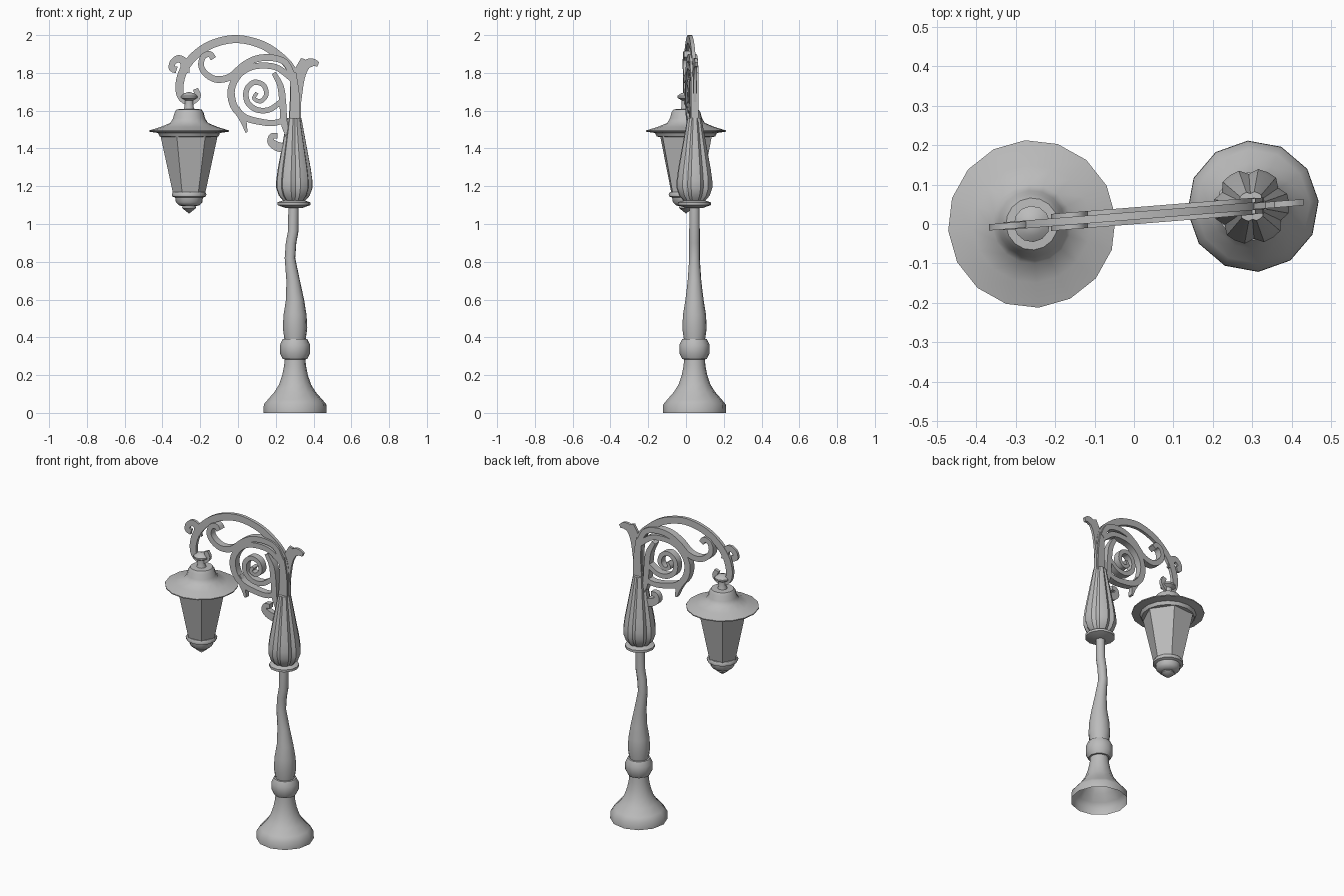
import bpy, bmesh, math
from mathutils import Vector

cube = bpy.data.objects.get("Cube")
if cube:
    bpy.data.objects.remove(cube, do_unlink=True)

grey = bpy.data.materials.new("cast_iron_grey")
grey.use_nodes = True
COLOUR = (0.5, 0.5, 0.5, 1)
grey.diffuse_color = COLOUR
grey.node_tree.nodes["Principled BSDF"].inputs["Base Color"].default_value = COLOUR

POST_X, POST_Y, SLOPE = 0.302, 0.045, 0.08
TURN = math.atan(SLOPE)
LAMP_X = -0.259


def arm_y(x):
    """Depth of the slightly turned arm plane at x."""
    return POST_Y + (x - POST_X) * SLOPE


def finish(name, bm, angle=40):
    bmesh.ops.remove_doubles(bm, verts=bm.verts, dist=0.0003)
    bmesh.ops.recalc_face_normals(bm, faces=bm.faces)
    mesh = bpy.data.meshes.new(name)
    bm.to_mesh(mesh)
    bm.free()
    mesh.materials.append(grey)
    mesh.shade_smooth()
    mesh.set_sharp_from_angle(angle=math.radians(angle))
    obj = bpy.data.objects.new(name, mesh)
    bpy.context.collection.objects.link(obj)
    return obj


def skin(bm, rings):
    """Join consecutive closed rings with quads and return the faces."""
    faces = []
    for low, high in zip(rings, rings[1:]):
        n = len(low)
        for i in range(n):
            j = (i + 1) % n
            faces.append(bm.faces.new((low[i], low[j], high[j], high[i])))
    return faces


def lathe(name, profile, sides, x, groove=None, angle=40, panels=False):
    """Turn (radius, height, optional x shift) rings around a vertical axis."""
    bm = bmesh.new()
    rings = []
    for r, z, *shift in profile:
        cx = x + (shift[0] if shift else 0)
        ring = []
        for i in range(sides):
            a = TURN + i * math.tau / sides
            k = r * (groove(i) if groove else 1)
            ring.append(bm.verts.new((cx + k * math.cos(a), arm_y(x) + k * math.sin(a), z)))
        rings.append(ring)
    faces = skin(bm, rings)
    if panels:
        bmesh.ops.inset_individual(bm, faces=faces, thickness=0.014, depth=-0.008)
    return finish(name, bm, angle)


def ribbon(name, points, widths, thick, steps=5):
    """Flat scrolled bar along a smooth path in the arm plane."""
    pts = [Vector(p) for p in points]
    ext = [pts[0] * 2 - pts[1]] + pts + [pts[-1] * 2 - pts[-2]]
    path = []
    for i in range(len(pts) - 1):
        a, b, c, d = ext[i:i + 4]
        for s in range(steps):
            t = s / steps
            path.append((b * 2 + (c - a) * t + (a * 2 - b * 5 + c * 4 - d) * t * t
                         + (b * 3 - a - c * 3 + d) * t ** 3) / 2)
    path.append(pts[-1])
    bm = bmesh.new()
    rings = []
    last = len(path) - 1
    for i, p in enumerate(path):
        tangent = (path[min(i + 1, last)] - path[max(i - 1, 0)]).normalized()
        normal = Vector((-tangent.y, tangent.x))
        u = i / last * (len(widths) - 1)
        k = min(int(u), len(widths) - 2)
        w = widths[k] + (widths[k + 1] - widths[k]) * (u - k)
        ring = []
        for side, depth in ((1, 1), (1, -1), (-1, -1), (-1, 1)):
            q = p + normal * w * side
            ring.append(bm.verts.new((q.x, arm_y(q.x) + depth * thick / 2, q.y)))
        rings.append(ring)
    skin(bm, rings)
    bm.faces.new(rings[0])
    bm.faces.new(rings[-1])
    return finish(name, bm)


# Post: open flared foot, banded ring and gently bent shaft
lathe("post_foot", [(.167, 0), (.166, .045), (.145, .07), (.11, .11), (.085, .15),
                    (.068, .2), (.058, .25), (.055, .29)], 12, POST_X)
lathe("post_ring", [(.05, .283), (.065, .285), (.08, .315), (.08, .36),
                    (.066, .39), (.05, .392)], 12, POST_X)
lathe("post_shaft", [(.056, .385), (.065, .45), (.061, .52), (.048, .6), (.036, .7, -.01),
                     (.028, .82, -.027), (.028, .9, -.021), (.028, .96, -.01),
                     (.027, 1.1, -.008)], 12, POST_X)
lathe("post_collar", [(0, 1.083), (.045, 1.085), (.087, 1.1), (.087, 1.115),
                      (.05, 1.127), (0, 1.13)], 12, POST_X - .006)
lathe("fluted_bulb", [(0, 1.12), (.06, 1.125), (.082, 1.15), (.096, 1.19), (.096, 1.23),
                      (.088, 1.29), (.062, 1.43), (.038, 1.56), (0, 1.563)],
      24, POST_X - .004, groove=lambda i: .86 if i % 4 == 2 else 1, angle=30)

# Lantern: hood, finial, six panelled sides and drop
lathe("lantern_hood", [(0, 1.46), (.155, 1.462), (.165, 1.482), (.213, 1.489), (.213, 1.495),
                       (.15, 1.514), (.1, 1.535), (.085, 1.56), (.077, 1.59),
                       (.066, 1.607), (0, 1.61)], 16, LAMP_X)
lathe("lantern_finial", [(.032, 1.6), (.024, 1.62), (.024, 1.655), (.046, 1.668),
                         (.046, 1.678), (.03, 1.69), (0, 1.7)], 12, LAMP_X)
lathe("lantern_panels", [(.085, 1.16), (.152, 1.468)], 6, LAMP_X, angle=20, panels=True)
lathe("lantern_base", [(0, 1.17), (.085, 1.17), (.092, 1.158), (.09, 1.146), (.074, 1.14),
                       (.07, 1.115), (.053, 1.098), (.034, 1.095), (.038, 1.085),
                       (0, 1.055)], 12, LAMP_X)

# Arm: main arch ending in the hook that holds the lantern
ribbon("arch", [(.3, 1.54), (.304, 1.71), (.29, 1.8), (.24, 1.87), (.135, 1.945), (0, 1.979),
                (-.125, 1.957), (-.22, 1.9), (-.285, 1.82), (-.31, 1.735), (-.3, 1.672),
                (-.255, 1.645), (-.213, 1.675), (-.225, 1.715)],
       [.032, .024, .021, .022, .022, .018, .014], .02)
ribbon("hook_leaf", [(-.28, 1.8), (-.285, 1.855), (-.315, 1.875), (-.345, 1.855), (-.35, 1.825),
                     (-.325, 1.815)], [.025, .02, .016, .018], .016)
ribbon("back_leaf", [(.31, 1.65), (.33, 1.77), (.36, 1.84), (.395, 1.855), (.425, 1.845)],
       [.025, .022, .024, .012], .016)
ribbon("back_leaf_tip", [(.31, 1.72), (.325, 1.81), (.345, 1.875)], [.02, .025, .012], .016)

# Scrollwork under the arch
DEEP = .043
ribbon("arm_trunk", [(.3, 1.54), (.302, 1.68), (.29, 1.8)], [.03, .024, .018], .04)
ribbon("upper_scroll", [(-.13, 1.875), (-.15, 1.9), (-.185, 1.885), (-.195, 1.835),
                        (-.165, 1.79), (-.11, 1.765), (-.04, 1.78), (.03, 1.84),
                        (.1, 1.875), (.18, 1.88), (.25, 1.855), (.292, 1.78)],
       [.016, .015, .018, .018, .016], DEEP)
ribbon("ring_scroll", [(.285, 1.77), (.2, 1.83), (.09, 1.835), (.01, 1.795), (-.035, 1.715),
                       (-.022, 1.625), (.035, 1.565), (.125, 1.54), (.19, 1.535),
                       (.245, 1.55)], [.016, .016, .02, .017, .015], DEEP)
ribbon("ring_bar", [(.19, 1.8), (.225, 1.73), (.237, 1.64), (.245, 1.53), (.27, 1.46)],
       [.012, .018, .018, .014], DEEP)
ribbon("inner_spiral", [(.225, 1.645), (.165, 1.605), (.1, 1.605), (.05, 1.645), (.045, 1.71),
                        (.085, 1.75), (.135, 1.735), (.15, 1.685), (.12, 1.65),
                        (.085, 1.665), (.1, 1.695)], [.014, .015, .014, .012, .009], DEEP)
ribbon("ring_spur", [(-.01, 1.61), (.025, 1.555), (.045, 1.485)], [.02, .018, .006], .03)
ribbon("lower_curl", [(.26, 1.4), (.21, 1.41), (.175, 1.435), (.18, 1.465), (.21, 1.468)],
       [.026, .024, .016, .014], .035)
